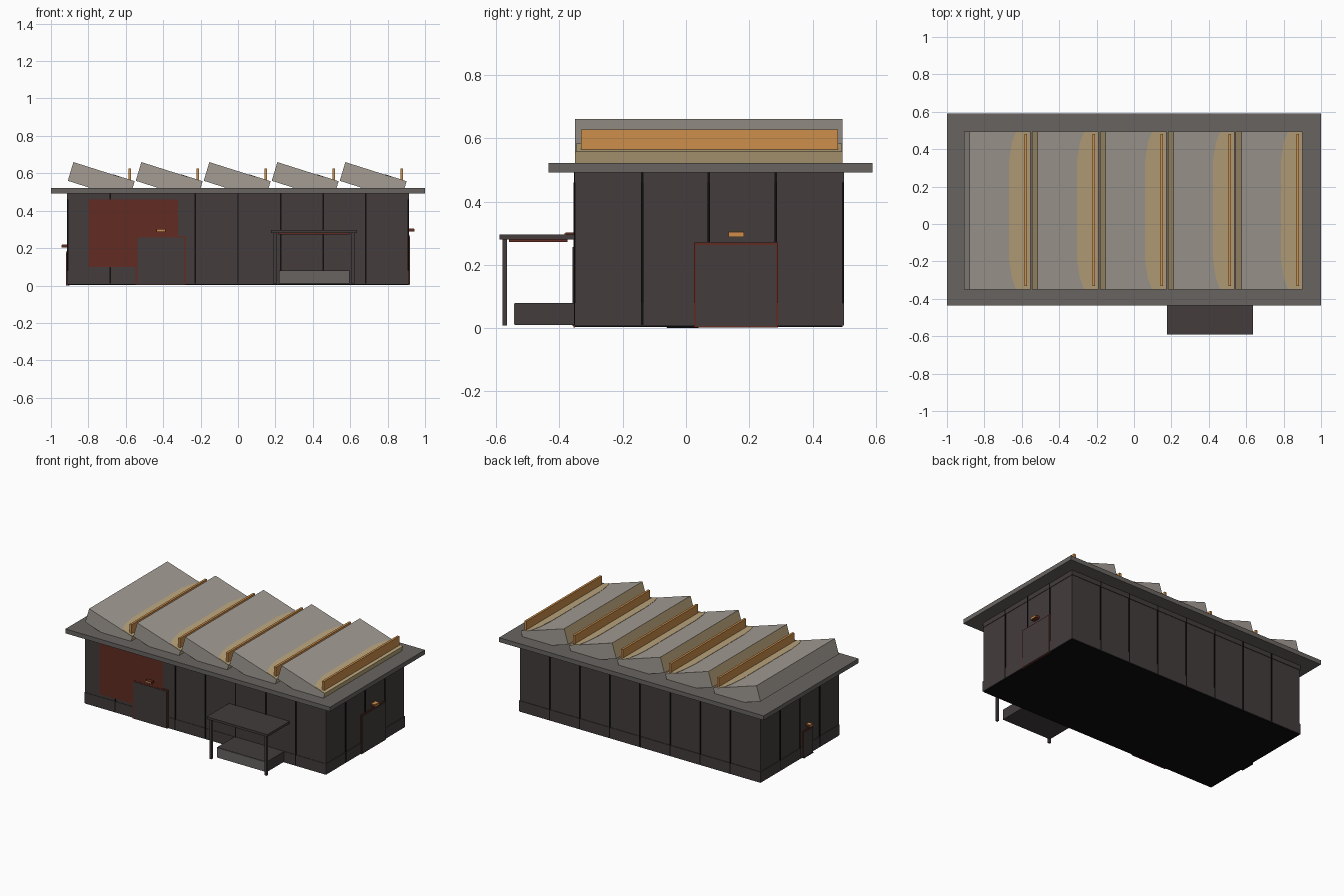
import bpy, bmesh

if "Cube" in bpy.data.objects:
    bpy.data.objects.remove(bpy.data.objects["Cube"])


def mat(name, r, g, b):
    lin = lambda c: (c / 255 / 12.92) if c < 11 else ((c / 255 + 0.055) / 1.055) ** 2.4
    m = bpy.data.materials.new(name)
    m.diffuse_color = (lin(r), lin(g), lin(b), 1)
    m.use_nodes = True
    m.node_tree.nodes["Principled BSDF"].inputs["Base Color"].default_value = m.diffuse_color
    return m


WALL = mat("charcoal_wall", 67, 60, 60)
SLAB = mat("grey_slab", 104, 100, 97)
ROOF = mat("pale_roof", 163, 156, 148)
TAN = mat("tan_glow", 188, 167, 125)
ORANGE = mat("orange", 206, 143, 76)
RED = mat("dark_red", 98, 44, 34)
BLACK = mat("black", 16, 14, 14)


def finish(name, bm, *mats):
    bmesh.ops.recalc_face_normals(bm, faces=bm.faces)
    me = bpy.data.meshes.new(name)
    bm.to_mesh(me)
    bm.free()
    ob = bpy.data.objects.new(name, me)
    bpy.context.collection.objects.link(ob)
    for m in mats:
        me.materials.append(m)
    return ob


def prism(name, ring, offset, *mats):
    """Closed solid from a 3D ring of points swept by an offset."""
    bm = bmesh.new()
    f = bm.faces.new([bm.verts.new(p) for p in ring])
    ext = bmesh.ops.extrude_face_region(bm, geom=[f], use_keep_orig=True)
    vs = [v for v in ext["geom"] if isinstance(v, bmesh.types.BMVert)]
    bmesh.ops.translate(bm, verts=vs, vec=offset)
    return finish(name, bm, *mats)


def box(name, x0, x1, y0, y1, z0, z1, m):
    return prism(name, [(x0, y0, z0), (x1, y0, z0), (x1, y1, z0), (x0, y1, z0)],
                 (0, 0, z1 - z0), m)


# main hall, plinth, top band and roof slab
X, Y0, Y1 = 0.91, -0.35, 0.495
box("hall_walls", -X, X, Y0, Y1, 0.008, 0.495, WALL)
box("floor_base", -X, X, Y0, Y1, 0.004, 0.008, BLACK)
box("plinth", -X - .004, X + .004, Y0 - .003, Y1 + .004, 0.008, 0.08, WALL)
box("top_band", -X - .003, X + .003, Y0 - .003, Y1 + .004, 0.46, 0.495, WALL)
box("roof_slab", -1, 1, -0.435, 0.59, 0.492, 0.522, SLAB)

# dark seams between wall panels
for i in range(1, 8):
    x = -X + i * 2 * X / 8
    box("back_seam", x - .004, x + .004, Y1, Y1 + .005, 0.01, 0.492, BLACK)
    if i != 2:
        box("front_seam", x - .004, x + .004, Y0 - .004, Y0, 0.01, 0.492, BLACK)
for i in range(1, 4):
    y = Y0 + i * (Y1 - Y0) / 4
    for s in (-1, 1):
        a, b = sorted((s * X, s * (X + .005)))
        box("side_seam", a, b, y - .004, y + .004, 0.01, 0.492, BLACK)

# sawtooth roof lights
for i in range(5):
    d = i * 0.3635
    A, B, C, D = (-.91, .56), (-.88, .66), (-.553, .556), (-.583, .456)
    tooth = prism("roof_tooth", [(x + d, Y0, z) for x, z in (A, B, C, D)],
                  (0, Y1 - Y0, 0), ROOF, TAN)
    for f in tooth.data.polygons:
        # steep faces beside a fin, and the low ends, catch the tan colour
        if (f.normal.x < -0.8 and i > 0) or f.normal.x > 0.8:
            f.material_index = 1
    # tan patch with rounded corners on the slope around the fin
    edge = [(-.63, Y0 + .002), (-.653, Y0 + .06), (-.668, Y0 + .16),
            (-.668, Y1 - .16), (-.653, Y1 - .06), (-.63, Y1 - .002),
            (-.553, Y1 - .002), (-.553, Y0 + .002)]
    slope = (C[1] - B[1]) / (C[0] - B[0])
    prism("tan_patch", [(x + d, y, B[1] + (x - B[0]) * slope) for x, y in edge],
          (0, 0, .002), TAN)
    box("roof_fin", -.586 + d, -.571 + d, -.332, .48, .555, .627, ORANGE)

# front red wall panel
box("red_panel", -.80, -.32, Y0 - .005, Y0, .10, .46, RED)

# doors: red surround, dark leaf, lamp above
box("front_door_frame", -.547, -.28, Y0 - .006, Y0, .002, .265, RED)
box("front_door_leaf", -.538, -.288, Y0 - .009, Y0 - .004, .006, .256, WALL)
box("front_lamp", -.435, -.388, -.38, Y0, .287, .302, RED)
box("front_lamp_face", -.433, -.390, -.384, -.38, .289, .300, ORANGE)


def side_door(side, s, y0, y1, h, lamp_y, lamp_w):
    def plate(name, d0, d1, ya, yb, za, zb, m):
        a, b = sorted((s * (X + d0), s * (X + d1)))
        box(side + name, a, b, ya, yb, za, zb, m)
    plate("_door_frame", 0, .006, y0, y1, .002, h, RED)
    plate("_door_leaf", .004, .009, y0 + .006, y1 - .006, .006, h - .008, WALL)
    z = h + .018
    plate("_lamp", 0, .03, lamp_y - lamp_w, lamp_y + lamp_w, z, z + .015, RED)
    plate("_lamp_face", .03, .033, lamp_y - lamp_w, lamp_y + lamp_w, z, z + .014, ORANGE)
    plate("_lamp_top", .002, .03, lamp_y - lamp_w, lamp_y + lamp_w, z + .015, z + .017, ORANGE)


side_door("right", 1, .025, .29, .27, .159, .024)
side_door("left", -1, -.062, .042, .185, -.01, .014)
box("left_door_sill", -.92, -.90, -.06, .04, 0, .006, BLACK)

# porch: canopy, posts, platform
box("canopy", .177, .635, -.59, Y0, .28, .296, WALL)
box("canopy_soffit", .215, .597, -.56, -.375, .272, .28, RED)
for x in (.197, .615):
    box("porch_post", x - .008, x + .008, -.58, -.565, .008, .28, WALL)
box("platform", .22, .595, -.54, Y0, .01, .08, WALL)
box("platform_front", .222, .593, -.543, -.54, .012, .078, SLAB)
